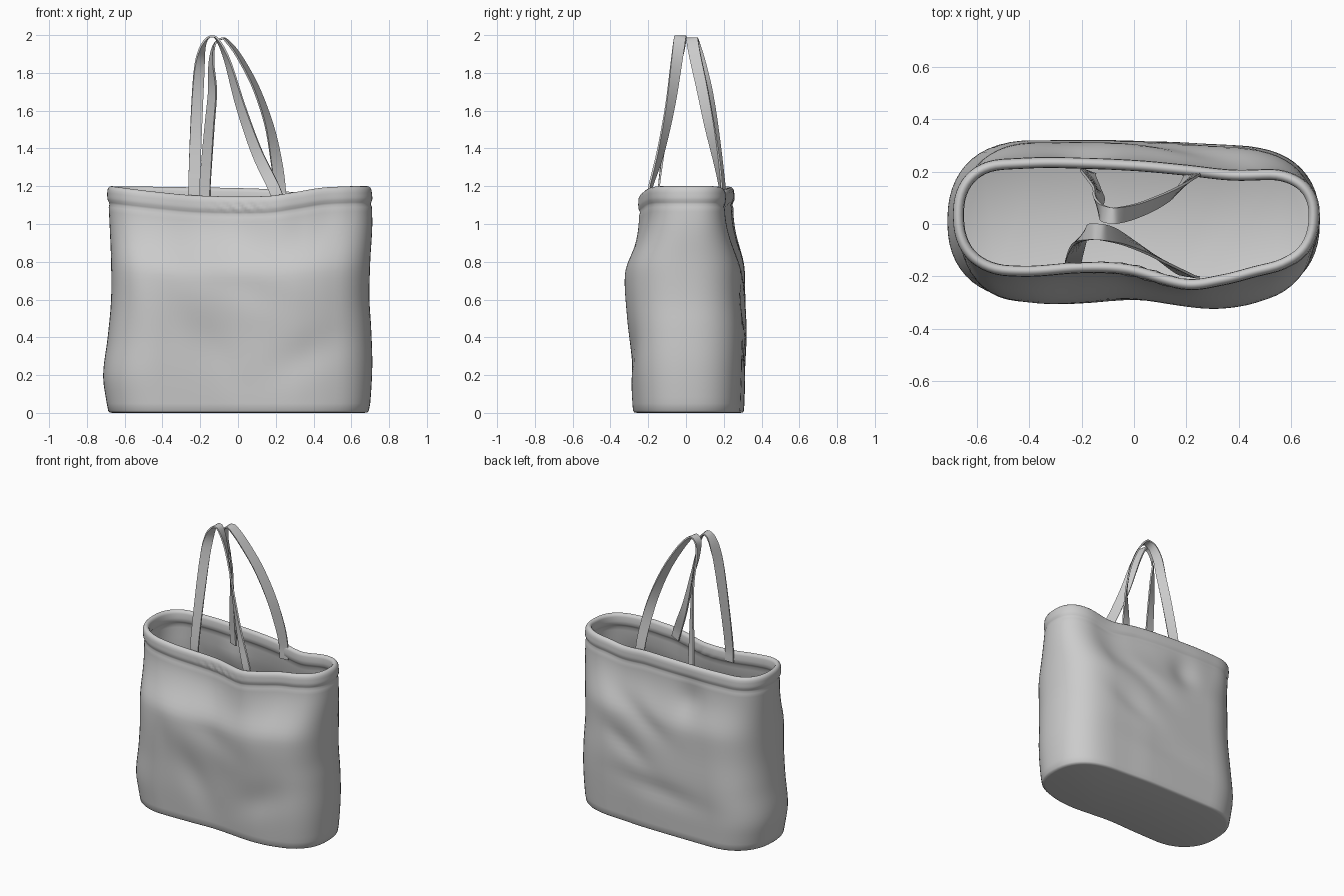
import bpy, bmesh, math
from mathutils import Vector

if "Cube" in bpy.data.objects:
    bpy.data.objects.remove(bpy.data.objects["Cube"])


def interp(table, t):
    """Smooth (Hermite) interpolation through (position, value) pairs."""
    if t <= table[0][0]:
        return table[0][1]
    for i in range(len(table) - 1):
        (t0, v0), (t1, v1) = table[i], table[i + 1]
        if t <= t1:
            pt, pv = table[max(i - 1, 0)]
            nt, nv = table[min(i + 2, len(table) - 1)]
            h = t1 - t0
            m0, m1 = (v1 - pv) / (t1 - pt) * h, (nv - v0) / (nt - t0) * h
            s = (t - t0) / h
            return ((2*s**3 - 3*s*s + 1) * v0 + (s**3 - 2*s*s + s) * m0
                    + (3*s*s - 2*s**3) * v1 + (s**3 - s*s) * m1)
    return table[-1][1]


def smooth(a, b, t):
    t = min(max((t - a) / (b - a), 0), 1)
    return t * t * (3 - 2 * t)


def finish(name, bm):
    bmesh.ops.recalc_face_normals(bm, faces=bm.faces)
    me = bpy.data.meshes.new(name)
    bm.to_mesh(me)
    bm.free()
    ob = bpy.data.objects.new(name, me)
    bpy.context.collection.objects.link(ob)
    bpy.ops.object.select_all(action='DESELECT')
    ob.select_set(True)
    bpy.context.view_layer.objects.active = ob
    bpy.ops.object.shade_smooth_by_angle(angle=math.radians(45))
    return ob


def skin(bm, rings, closed):
    for a, b in zip(rings, rings[1:]):
        for i in range(len(a)):
            j = (i + 1) % len(a)
            bm.faces.new((a[i], a[j], b[j], b[i]))
    if closed:
        bm.faces.new(rings[0])
        bm.faces.new(rings[-1])


# Bag silhouette tables: side edges by height, panel depth along x
LEFT = [(0, .685), (.05, .695), (.2, .714), (.4, .69), (.6, .672), (.8, .672), (1, .68), (1.2, .69)]
RIGHT = [(0, .69), (.05, .70), (.25, .711), (.45, .705), (.6, .696), (.8, .70), (1, .711), (1.2, .703)]
FRONT_SCALE = [(0, .88), (.2, .925), (.4, .955), (.65, 1.02), (.78, 1.01), (.95, .92), (1.2, .88)]
BACK_SCALE = [(0, .94), (.2, .965), (.4, .985), (.6, .965), (.8, .95), (1, .88), (1.2, .85)]
FRONT_BODY = [(-.45, -.305), (-.2, -.30), (0, -.293), (.3, -.318), (.5, -.295)]
BACK_BODY = [(-.45, .325), (.1, .325), (.3, .312), (.5, .30)]
FRONT_RIM = [(-.6, -.19), (-.4, -.197), (-.2, -.183), (-.03, -.19), (.2, -.247), (.35, -.228), (.5, -.19), (.6, -.175)]
BACK_RIM = [(-.5, .245), (-.3, .252), (0, .24), (.2, .222), (.38, .203), (.55, .207)]
FRONT_TOP = [(-.69, 1.2), (-.45, 1.172), (-.2, 1.15), (.15, 1.148), (.3, 1.168), (.45, 1.192), (.6, 1.2)]
BACK_TOP = [(-.69, 1.2), (-.3, 1.195), (.15, 1.185), (.35, 1.165), (.5, 1.185), (.65, 1.2)]
# Soft cloth dents: panel side (-1 front, 1 back), x, z, size x, size z, tilt, inward depth
DENTS = [(-1, -.45, .75, .09, .3, .3, .012), (-1, .0, .7, .25, .1, -.4, .012),
         (-1, -.15, .35, .10, .2, .5, .014), (-1, .35, .3, .2, .1, .5, .014),
         (1, .15, .78, .2, .07, .5, .02), (1, -.2, .95, .1, .12, .2, .025),
         (1, 0, .3, .3, .07, .1, .014), (1, .25, .55, .2, .07, .5, .015)]


def section(z):
    """Closed outline of the bag at nominal height z, as (x, y, side)."""
    w = smooth(.75, 1.1, z)
    al, ar = interp(LEFT, z), interp(RIGHT, z)
    end, n = .30 - .09 * w, 2.3
    mid = .01 + .025 * w
    arc = [math.radians(5 + 85 * i / 12) for i in range(13)]
    pts = [(-1, -al + end + (al + ar - 2 * end) * i / 60, 1) for i in range(61)]
    pts += [(-1, ar - end + end * math.sin(p) ** (2 / n), max(math.cos(p), 0) ** (2 / n)) for p in arc]
    pts += [(1, x, f) for s, x, f in reversed(pts[61:73])]
    pts += [(1, x, f) for s, x, f in reversed(pts[:61])]
    lp = [(1, -al + end - end * math.sin(p) ** (2 / n), max(math.cos(p), 0) ** (2 / n)) for p in arc]
    pts += lp + [(-1, x, f) for s, x, f in reversed(lp[:12])]
    out = []
    for s, x, f in pts:
        if s < 0:
            y = interp(FRONT_BODY, x) * interp(FRONT_SCALE, z) * (1 - w) + interp(FRONT_RIM, x) * w
        else:
            y = interp(BACK_BODY, x) * interp(BACK_SCALE, z) * (1 - w) + interp(BACK_RIM, x) * w
        for side, dx, dz, sx, sz, tilt, d in DENTS:
            if side == s:
                u, v = x - dx, z - dz
                u, v = u * math.cos(tilt) + v * math.sin(tilt), v * math.cos(tilt) - u * math.sin(tilt)
                y -= s * d * math.exp(-(u / sx) ** 2 - (v / sz) ** 2) * smooth(0, .15, z)
        # small gathers on the front hem
        if s < 0:
            y += .005 * math.sin(95 * (x + (z - 1.14) * 1.1)) * math.exp(-(x / .14) ** 2 - ((z - 1.145) / .022) ** 2)
        out.append((x, mid + f * (y - mid), s))
    return out


def bag_ring(bm, z, off):
    """Outline offset outwards by off, with the wavy rim height applied."""
    pts = section(z)
    w = smooth(.3, 1.08, z)
    ring = []
    for i, (x, y, s) in enumerate(pts):
        p, q = pts[i - 1], pts[(i + 1) % len(pts)]
        nrm = Vector((q[1] - p[1], p[0] - q[0])).normalized()
        top = interp(FRONT_TOP if s < 0 else BACK_TOP, x)
        ring.append(bm.verts.new((x + nrm.x * off, y + nrm.y * off, z - w * (1.2 - top))))
    return ring


# Bag body: outer wall, rolled hem, inner wall and floor in one skin
profile = [(0, -.02), (.003, -.006), (.012, 0)]
profile += [(.05 + i * .035, 0) for i in range(30)]
profile += [(1.09, 0), (1.105, -.005), (1.115, -.002), (1.128, .004), (1.14, .005), (1.15, .005), (1.165, .004),
            (1.18, .003), (1.192, -.003), (1.199, -.011), (1.2, -.018), (1.198, -.025), (1.19, -.033),
            (1.18, -.036), (1.15, -.037), (1.13, -.036), (1.118, -.028), (1.105, -.02)]
profile += [(1.08 - i * .07, -.018) for i in range(15)] + [(.03, -.018), (.02, -.03)]
bm = bmesh.new()
skin(bm, [bag_ring(bm, z, o) for z, o in profile], True)
finish("bag_body", bm)


def strap(name, path, width=.062, thick=.01, steps=10):
    """Ribbon along path points (x, y, z, width-heading in degrees from +x)."""
    tabs = [[(i, p[k]) for i, p in enumerate(path)] for k in range(4)]
    at = lambda t: Vector([interp(tabs[k], t) for k in range(3)])
    bm, rings = bmesh.new(), []
    for i in range((len(path) - 1) * steps + 1):
        t = i / steps
        c, tan = at(t), (at(t + .05) - at(t - .05)).normalized()
        a = math.radians(interp(tabs[3], t))
        wd = Vector((math.cos(a), math.sin(a), 0))
        wd = (wd - tan * wd.dot(tan)).normalized() * width / 2
        nd = wd.cross(tan).normalized() * thick / 2
        rings.append([bm.verts.new(c + p) for p in (wd + nd, -wd + nd, -wd - nd, wd - nd)])
    skin(bm, rings, True)
    finish(name, bm)


# Carrying straps, left foot over the top to right foot
strap("front_strap", [(-.232, -.145, 1.08, 0), (-.232, -.143, 1.2, 0), (-.222, -.105, 1.5, 10),
                      (-.208, -.065, 1.78, 30), (-.193, -.04, 1.91, 60), (-.168, -.03, 1.975, 82),
                      (-.138, -.03, 1.993, 92), (-.105, -.035, 1.97, 100), (-.055, -.05, 1.86, 115),
                      (.015, -.085, 1.62, 135), (.10, -.135, 1.38, 150), (.19, -.19, 1.19, 168),
                      (.222, -.2, 1.1, 170)])
strap("back_strap", [(-.175, .2, 1.07, -20), (-.175, .192, 1.2, -25), (-.152, .15, 1.5, -40),
                     (-.135, .115, 1.7, -50), (-.14, .075, 1.85, -70), (-.125, .045, 1.945, -85),
                     (-.09, .032, 1.98, -95), (-.055, .034, 1.965, -105), (.01, .05, 1.88, -112),
                     (.095, .085, 1.72, -118), (.165, .125, 1.52, -130), (.205, .165, 1.32, -155),
                     (.222, .185, 1.18, -172), (.225, .187, 1.08, -178)])
